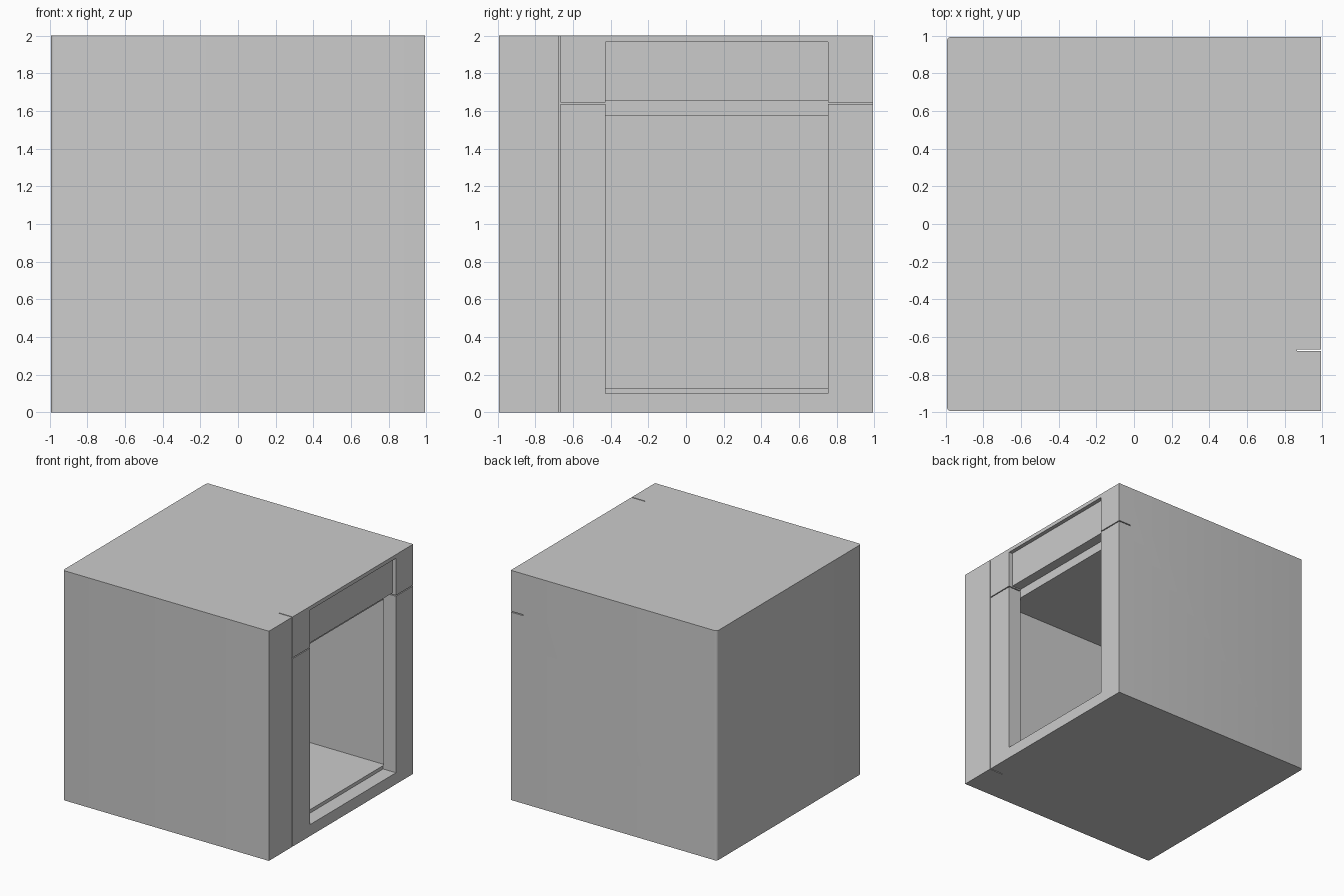
import bpy, bmesh

if "Cube" in bpy.data.objects:
    bpy.data.objects.remove(bpy.data.objects["Cube"])

H = 0.993  # half width and half depth


def box(name, x, y, z):
    """Axis-aligned box given by (min, max) ranges."""
    bm = bmesh.new()
    bmesh.ops.create_cube(bm, size=1)
    for v in bm.verts:
        v.co = [r[0] if c < 0 else r[1] for c, r in zip(v.co, (x, y, z))]
    mesh = bpy.data.meshes.new(name)
    bm.to_mesh(mesh)
    bm.free()
    obj = bpy.data.objects.new(name, mesh)
    bpy.context.collection.objects.link(obj)
    return obj


def activate(obj):
    bpy.ops.object.select_all(action='DESELECT')
    obj.select_set(True)
    bpy.context.view_layer.objects.active = obj


def cut(target, x, y, z):
    """Subtract a box from the target."""
    cutter = box("cutter", x, y, z)
    cutter.hide_render = True
    mod = target.modifiers.new("cut", 'BOOLEAN')
    mod.operation = 'DIFFERENCE'
    mod.solver = 'EXACT'
    mod.object = cutter
    activate(target)
    bpy.ops.object.modifier_apply(modifier=mod.name)
    bpy.data.objects.remove(cutter)


# Outer casing, with the two rear upright edges rounded
casing = box("casing", (-H, H), (-H, H), (0, 2))
bm = bmesh.new()
bm.from_mesh(casing.data)
rear = [e for e in bm.edges if all(v.co.x < 0 for v in e.verts)
        and abs(e.verts[0].co.z - e.verts[1].co.z) > 1]
bmesh.ops.bevel(bm, geom=rear, offset=0.022, segments=4, profile=0.5, affect='EDGES')
bm.to_mesh(casing.data)
bm.free()

# Door opening through the front frame, and shallow panel recess above it
opening = (-0.427, 0.755)
cut(casing, (0.87, 1.2), opening, (0.10, 1.655))
cut(casing, (0.958, 1.2), opening, (1.60, 1.967))

# Inner chamber, wider than the opening
cut(casing, (-0.82, 0.872), (-0.61, 0.775), (0.13, 1.575))

# Panel seams: full-height upright seam and the cross seam either side of the opening
cut(casing, (0.865, 1.2), (-0.674, -0.666), (-0.1, 2.1))
for y in ((-0.67, -0.40), (0.73, 1.2)):
    cut(casing, (0.8705, 1.2), y, (1.636, 1.644))

activate(casing)
bpy.ops.object.shade_smooth_by_angle(angle=0.6)
